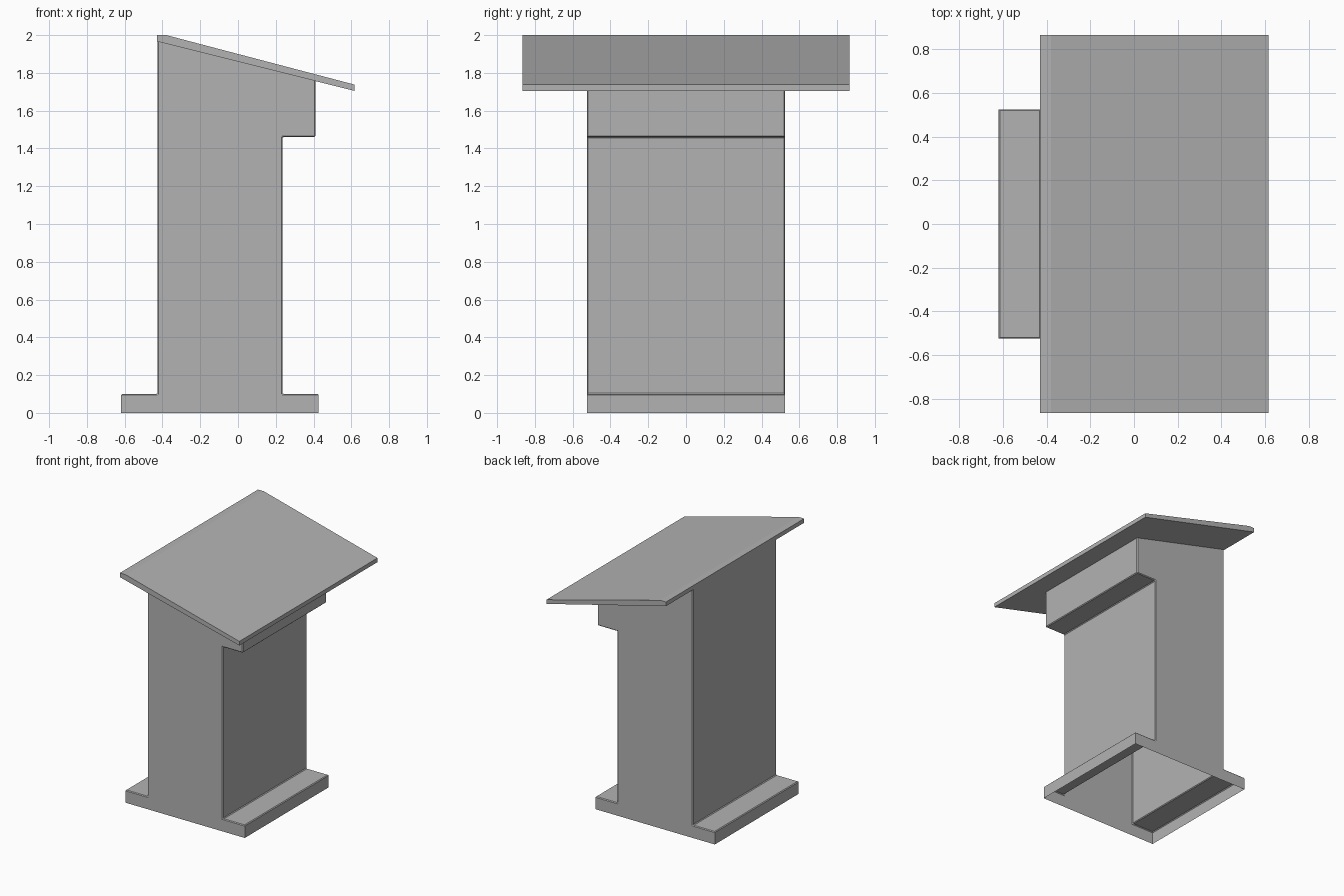
import bpy
import bmesh

# Remove the default cube
cube = bpy.data.objects.get("Cube")
if cube:
    bpy.data.objects.remove(cube, do_unlink=True)

# Single grey paint
GREY = (0.45, 0.45, 0.45, 1)
grey = bpy.data.materials.new("Grey paint")
grey.use_nodes = True
grey.diffuse_color = GREY
grey.node_tree.nodes["Principled BSDF"].inputs["Base Color"].default_value = GREY


def extrude_profile(name, outline, half_depth, open_edges=(), bevel=0):
    """Sweep an XZ outline along Y; open_edges are left without a face."""
    bm = bmesh.new()
    near = [bm.verts.new((x, -half_depth, z)) for x, z in outline]
    far = [bm.verts.new((x, half_depth, z)) for x, z in outline]
    bm.faces.new(near)
    bm.faces.new(far)
    count = len(outline)
    for i in range(count):
        j = (i + 1) % count
        bm.faces.new((near[i], near[j], far[j], far[i]))
    bmesh.ops.recalc_face_normals(bm, faces=bm.faces)
    bm.faces.ensure_lookup_table()
    gaps = [bm.faces[2 + i] for i in open_edges]
    if gaps:
        bmesh.ops.delete(bm, geom=gaps, context="FACES_ONLY")
    if bevel:
        # Soften folds, keeping the foot's vertical corners crisp
        folds = [e for e in bm.edges if len(e.link_faces) == 2
                 and min(v.co.z for v in e.verts) > 0.05]
        bmesh.ops.bevel(bm, geom=folds, offset=bevel, segments=1,
                        affect="EDGES", clamp_overlap=True)
    mesh = bpy.data.meshes.new(name)
    bm.to_mesh(mesh)
    bm.free()
    mesh.materials.append(grey)
    obj = bpy.data.objects.new(name, mesh)
    bpy.context.collection.objects.link(obj)
    return obj


# Hollow pedestal: foot, column and stepped head, open below and under the top
pedestal = [(-0.62, 0), (0.427, 0), (0.427, 0.1), (0.235, 0.1),
            (0.235, 1.46), (0.41, 1.46), (0.41, 1.758), (-0.427, 1.968),
            (-0.427, 0.1), (-0.62, 0.1)]
extrude_profile("pedestal", pedestal, 0.525, open_edges=(0, 6), bevel=0.006)

# Sloping reading board with a narrow flat upper edge
board = [(-0.43, 1.967), (0.617, 1.705), (0.617, 1.738), (-0.38, 2), (-0.43, 2)]
extrude_profile("reading_board", board, 0.865)
